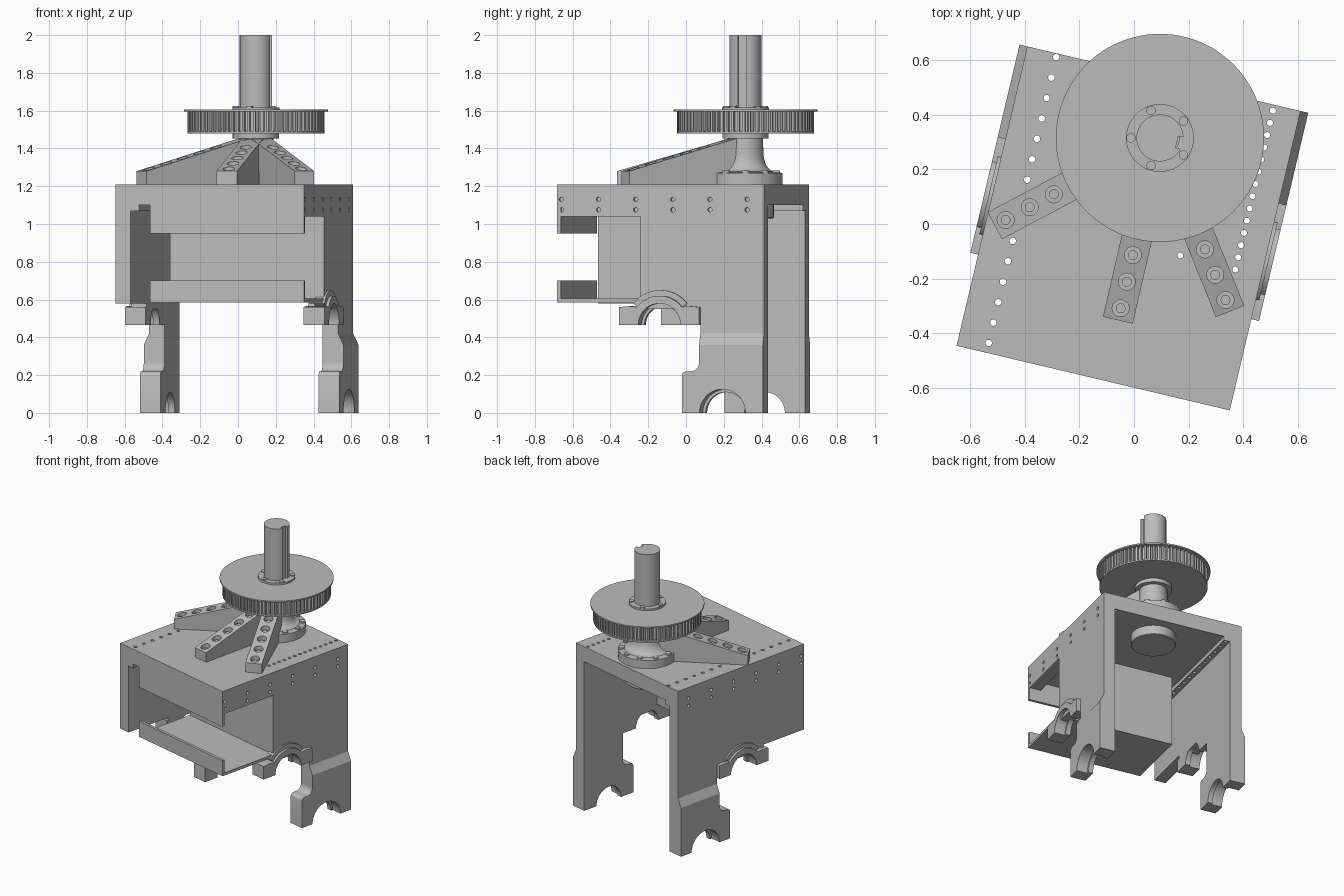
import bpy, bmesh
from math import sin, cos, pi, radians
from mathutils import Matrix, Vector

cube = bpy.data.objects.get("Cube")
if cube:
    bpy.data.objects.remove(cube)

grey = bpy.data.materials.new("machined grey")
grey.use_nodes = True
COLOUR = (0.5, 0.5, 0.5, 1)
grey.diffuse_color = COLOUR
grey.node_tree.nodes["Principled BSDF"].inputs["Base Color"].default_value = COLOUR

TURN = radians(-13.3)
HOUSING = Matrix.Translation((-0.02, -0.016, 0)) @ Matrix.Rotation(TURN, 4, "Z")
SPINDLE = Matrix.Translation((0.095, 0.315, 0))
W, D, IN, PAD = 0.514, 0.563, 0.43, 0.543   # half width, half depth, wall inside, pad outside
made = []


def finish(name, bm, frame):
    bmesh.ops.recalc_face_normals(bm, faces=bm.faces)
    mesh = bpy.data.meshes.new(name)
    bm.to_mesh(mesh)
    bm.free()
    mesh.materials.append(grey)
    ob = bpy.data.objects.new(name, mesh)
    bpy.context.collection.objects.link(ob)
    ob.matrix_world = frame
    made.append(ob)
    return ob


def prism(name, points, along, frame=HOUSING):
    bm = bmesh.new()
    face = bm.faces.new([bm.verts.new(p) for p in points])
    ext = bmesh.ops.extrude_face_region(bm, geom=[face])
    new = [g for g in ext["geom"] if isinstance(g, bmesh.types.BMVert)]
    bmesh.ops.translate(bm, verts=new, vec=along)
    return finish(name, bm, frame)


def box(name, x0, x1, y0, y1, z0, z1, frame=HOUSING):
    pts = [(x0, y0, z0), (x1, y0, z0), (x1, y1, z0), (x0, y1, z0)]
    return prism(name, pts, (0, 0, z1 - z0), frame)


def lathe(name, profile, steps=64, frame=SPINDLE):
    bm = bmesh.new()
    verts = [bm.verts.new((r, 0, z)) for r, z in profile]
    edges = [bm.edges.new(p) for p in zip(verts, verts[1:])]
    bmesh.ops.spin(bm, geom=verts + edges, axis=(0, 0, 1), cent=(0, 0, 0),
                   angle=2 * pi, steps=steps)
    bmesh.ops.remove_doubles(bm, verts=bm.verts, dist=0.0001)
    return finish(name, bm, frame)


def pins(name, places, radius, depth, axis="Z", frame=HOUSING, sides=16):
    """Several cylinders in one mesh, centred on the given places."""
    bm = bmesh.new()
    tilt = Matrix.Rotation(pi / 2, 4, "Y") if axis == "X" else Matrix()
    for p in places:
        bmesh.ops.create_cone(bm, cap_ends=True, segments=sides, radius1=radius, radius2=radius,
                              depth=depth, matrix=Matrix.Translation(p) @ tilt)
    return finish(name, bm, frame)


def cut(ob, cutter):
    cutter.hide_render = True
    mod = ob.modifiers.new("holes", "BOOLEAN")
    mod.operation, mod.solver, mod.object = "DIFFERENCE", "EXACT", cutter
    bpy.context.view_layer.objects.active = ob
    bpy.context.view_layer.update()
    bpy.ops.object.modifier_apply(modifier=mod.name)
    made.remove(cutter)
    bpy.data.objects.remove(cutter)


def arc(cy, cz, r, a0, a1, n=20):
    steps = [radians(a0 + (a1 - a0) * i / n) for i in range(n + 1)]
    return [(cy + r * cos(a), cz + r * sin(a)) for a in steps]


# Top plate with its two rows of drilled holes and the side tapped holes
plate = box("top_plate", -W, W, -D, D, 1.10, 1.21)
rail = box("hole_rail", -IN, -0.385, -D, D, 1.07, 1.101)
left_row = [(-0.402, 0.549 - 0.0768 * i, 1.15) for i in range(15)]
right_row = [(0.415, 0.541 - 0.046 * i, 1.15) for i in range(14)]
for part in (plate, rail):
    cut(part, pins("row_cutter", left_row, 0.012, 0.3))
cut(plate, pins("row_cutter", right_row + [(0.207, -0.053, 1.15)], 0.011, 0.3))
SIDE_Y = [-0.54 + 0.202 * i for i in range(6)]
cut(plate, pins("side_cutter", [(s * W, y, 1.13) for s in (-1, 1) for y in SIDE_Y],
                0.012, 0.04, "X"))

# Side walls, bearing arches and legs
for side, s in (("right", -1), ("left", 1)):
    front = -D if s < 0 else -0.109

    def slab(name, outline, u0, u1):
        return prism(f"{side}_{name}", [(s * u0, y, z) for y, z in outline], (s * (u1 - u0), 0, 0))

    wall = slab("wall", [(front, 1.1), (front, 0.58), (0.216, 0.58), (0.216, 0.36),
                         (D, 0.36), (D, 1.1)], IN, W)
    cut(wall, pins("side_cutter", [(s * W, y, 1.075) for y in SIDE_Y if y > front],
                   0.012, 0.04, "X"))
    for layer, u0, u1, shrink in (("inner", IN, 0.465, 0.015), ("outer", 0.465, PAD, 0)):
        arch = [(-0.22, 0.465), (-0.22, 0.56), (-0.165, 0.565)]
        arch += arc(0, 0.465, 0.155, 142, 38) + [(0.165, 0.565), (0.216, 0.56), (0.216, 0.465)]
        arch += arc(0, 0.465, 0.115 - shrink, 0, 180)
        slab(f"{layer}_arch", arch, u0, u1)
        leg = [(D, 0), (D, 0.36), (0.216, 0.36), (0.216, 0.27)]
        leg += arc(0.171, 0.265, 0.045, 0, -90, 6) + arc(0.145, 0.198, 0.022, 90, 180, 4)
        leg += [(0.123, 0)] + arc(0.343, 0, 0.125 - shrink, 180, 0)
        slab(f"{layer}_leg", leg, u0, u1)
    # Sloping shoulders where the pads meet the wall
    prism(f"{side}_leg_shoulder", [(s * W, 0.216, 0.36), (s * PAD, 0.216, 0.36),
                                   (s * W, 0.216, 0.42)], (0, D - 0.216, 0))
    prism(f"{side}_arch_web", [(s * IN, -0.1 if s > 0 else -0.2, 0.55), (s * W, -0.1 if s > 0 else -0.2, 0.55),
                               (s * W, 0.216, 0.55), (s * IN, 0.216, 0.55)], (0, 0, 0.03))
    # Blended bead over the arch
    bead = arc(0, 0.465, 0.153, 142, 38) + arc(0, 0.465, 0.185, 38, 142)
    slab("arch_bead", bead, 0.47, W + 0.012)

strip = box("side_strip", IN, W, -D, -0.109, 1.04, 1.1)
cut(strip, pins("side_cutter", [(W, y, 1.075) for y in SIDE_Y if y < -0.109], 0.012, 0.04, "X"))

# Front panel, tray and back panel
box("front_panel", -0.324, W, -D, -D + 0.02, 0.95, 1.1)
box("tray_floor", -0.324, W, -D, -0.087, 0.585, 0.605)
box("tray_lip", -0.324, W, -D, -D + 0.02, 0.585, 0.70)
box("back_panel", -0.324, IN, -0.109, -0.087, 0.585, 1.1)

# Spindle hub: flange, flared neck and lower boss
neck = [(0.15 - 0.055 * sin(a), 1.38 - 0.1 * cos(a)) for a in [pi / 2 * i / 8 for i in range(9)]]
lathe("hub", [(0, 1.205), (0.195, 1.205), (0.195, 1.27), (0.155, 1.275)] + neck
      + [(0.092, 1.455), (0, 1.455)])
lathe("lower_boss", [(0, 1.03), (0.145, 1.03), (0.15, 1.035), (0.15, 1.105), (0, 1.105)])
pins("flange_screws", [(0.172 * cos(a), 0.172 * sin(a), 1.273)
                       for a in [2 * pi * i / 10 for i in range(10)]], 0.02, 0.02, frame=SPINDLE)

# Three sloping ribs with counterbored screws
END, SLOPE = 0.685, 0.17 / 0.6


def rib_top(r):
    return 1.28 + (END - r) * SLOPE


for name, angle in (("right_rib", 208), ("middle_rib", 257), ("left_rib", 292)):
    frame = SPINDLE @ Matrix.Rotation(radians(angle), 4, "Z")
    rib = prism(name, [(0.06, -0.056, 1.205), (END, -0.056, 1.205), (END, -0.056, 1.28),
                       (0.075, -0.056, rib_top(0.075))], (0, 0.112, 0), frame)
    radii = [0.24 + 0.1 * i for i in range(5)]
    cut(rib, pins("bore_cutter", [(r, 0, rib_top(r) + 0.075) for r in radii], 0.031, 0.2,
                  frame=frame, sides=24))
    pins(name + "_screws", [(r, 0, rib_top(r) - 0.025) for r in radii], 0.018, 0.015, frame=frame)

# Toothed pulley
TEETH = 76
rim = []
for i in range(TEETH):
    for step, r in ((0, 0.34), (0.4, 0.34), (0.5, 0.362), (0.9, 0.362)):
        a = 2 * pi * (i + step) / TEETH
        rim.append((r * cos(a), r * sin(a), 1.49))
prism("pulley_teeth", rim, (0, 0, 0.107), SPINDLE)
lathe("pulley_lower_face", [(0, 1.48), (0.362, 1.48), (0.362, 1.49), (0, 1.49)], 96)
lathe("pulley_top_flange", [(0, 1.595), (0.381, 1.595), (0.381, 1.605), (0, 1.605)], 96)

# Clamp rings and their screws
lathe("lower_collar", [(0, 1.452), (0.123, 1.452), (0.123, 1.482), (0, 1.482)])
lathe("upper_collar", [(0.07, 1.6), (0.124, 1.6), (0.124, 1.618), (0.07, 1.618)])
ring = [2 * pi * (i + 0.5) / 5 for i in range(5)]
pins("collar_screws", [(0.106 * cos(a), 0.106 * sin(a), 1.617) for a in ring], 0.017, 0.014,
     frame=SPINDLE)

# Shaft with a keyway
key = 15
shaft = arc(0, 0, 0.086, key, 360 - key, 48)
shaft += [(0.064, -0.022), (0.064, 0.022)]
prism("shaft", [(x, y, 1.45) for x, y in shaft], (0, 0, 0.55),
      SPINDLE @ Matrix.Rotation(TURN, 4, "Z"))

# Smooth shading on round surfaces, sharp edges kept
bpy.ops.object.select_all(action="DESELECT")
for ob in made:
    ob.select_set(True)
bpy.context.view_layer.objects.active = made[0]
bpy.ops.object.shade_smooth_by_angle(angle=radians(30))
